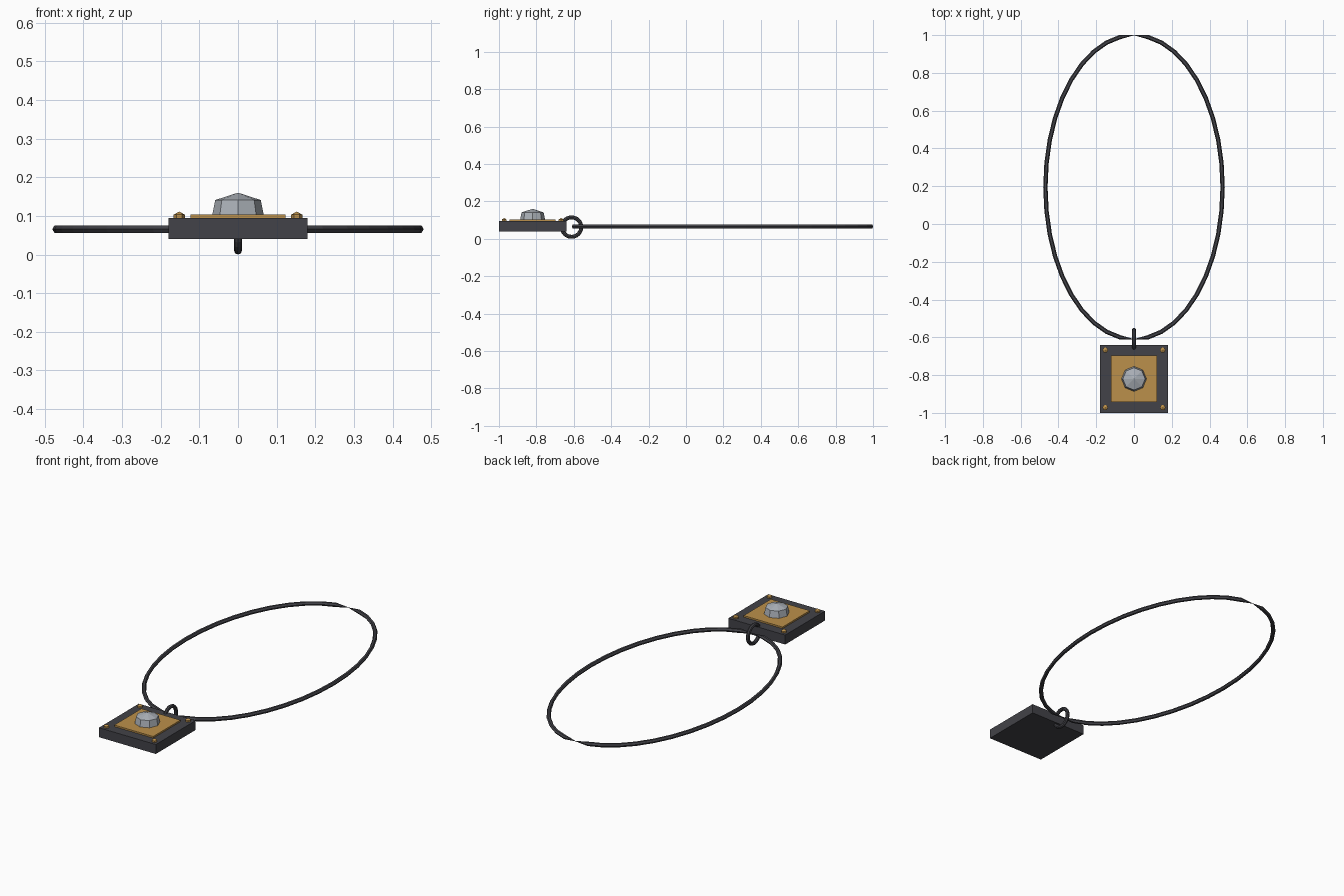
import bpy, bmesh, math

if "Cube" in bpy.data.objects:
    bpy.data.objects.remove(bpy.data.objects["Cube"])


def material(name, color):
    m = bpy.data.materials.new(name)
    m.diffuse_color = (*color, 1)
    m.use_nodes = True
    m.node_tree.nodes["Principled BSDF"].inputs["Base Color"].default_value = m.diffuse_color
    return m


DARK = material("dark_metal", (0.055, 0.055, 0.065))
GOLD = material("gold", (0.50, 0.28, 0.07))
GEM = material("pale_gem", (0.40, 0.43, 0.47))


def add_mesh(name, bm, mat):
    bmesh.ops.recalc_face_normals(bm, faces=bm.faces)
    me = bpy.data.meshes.new(name)
    bm.to_mesh(me)
    bm.free()
    me.materials.append(mat)
    ob = bpy.data.objects.new(name, me)
    bpy.context.collection.objects.link(ob)
    return ob


def box(name, half, y, z0, z1, mat):
    bm = bmesh.new()
    bmesh.ops.create_cube(bm, size=1)
    for v in bm.verts:
        v.co = (v.co.x * 2 * half, y + v.co.y * 2 * half, z0 + (v.co.z + 0.5) * (z1 - z0))
    return add_mesh(name, bm, mat)


def turned(name, x, y, rings, apex, sides, mat):
    """Faceted dome: (radius, z) rings closed by a point on top."""
    bm = bmesh.new()
    loops = [[bm.verts.new((x + r * math.cos(2 * math.pi * i / sides),
                            y + r * math.sin(2 * math.pi * i / sides), z))
              for i in range(sides)] for r, z in rings]
    tip = bm.verts.new((x, y, apex))
    bm.faces.new(loops[0])
    for i in range(sides):
        j = (i + 1) % sides
        for a, b in zip(loops, loops[1:]):
            bm.faces.new((a[i], a[j], b[j], b[i]))
        bm.faces.new((loops[-1][i], loops[-1][j], tip))
    return add_mesh(name, bm, mat)


def loop_tube(name, point, normal_of, minor, segs, sides, mat):
    """Closed tube: point(t), and two section axes from normal_of(t)."""
    bm = bmesh.new()
    rows = []
    for s in range(segs):
        t = 2 * math.pi * s / segs
        p = point(t)
        u, w = normal_of(t)
        row = []
        for k in range(sides):
            a = 2 * math.pi * k / sides
            row.append(bm.verts.new([p[n] + minor * (math.cos(a) * u[n] + math.sin(a) * w[n])
                                     for n in range(3)]))
        rows.append(row)
    for s in range(segs):
        a, b = rows[s], rows[(s + 1) % segs]
        for k in range(sides):
            j = (k + 1) % sides
            bm.faces.new((a[k], a[j], b[j], b[k]))
    return add_mesh(name, bm, mat)


# Pendant: block, gold plate, gem, corner studs
CY = -0.82
box("pendant_base", 0.18, CY, 0.04, 0.094, DARK)
box("gold_plate", 0.123, CY, 0.09, 0.103, GOLD)
turned("gem", 0, CY, [(0.067, 0.10), (0.059, 0.141)], 0.16, 8, GEM)
for sx in (-1, 1):
    for sy in (-1, 1):
        turned("corner_stud", sx * 0.152, CY + sy * 0.152,
               [(0.015, 0.09), (0.015, 0.103)], 0.111, 6, GOLD)

# Hanging ring standing in the y-z plane
loop_tube("hanging_ring",
          lambda t: (0, -0.612 + 0.052 * math.cos(t), 0.0625 + 0.052 * math.sin(t)),
          lambda t: ((0, math.cos(t), math.sin(t)), (1, 0, 0)),
          0.0105, 24, 8, DARK)

# Oval neck cord, pinched where it crosses the centre line
A, B = 0.469, 0.805


def cord_axes(t):
    nx, ny = B * math.sin(t), A * math.cos(t)
    n = math.hypot(nx, ny)
    k = 0.08 if abs(math.sin(t)) < 1e-4 else 1.0
    return (k * nx / n, k * ny / n, 0), (0, 0, k)


loop_tube("neck_cord",
          lambda t: (A * math.sin(t), 0.195 + B * math.cos(t), 0.0655),
          cord_axes, 0.0115, 40, 6, DARK)
